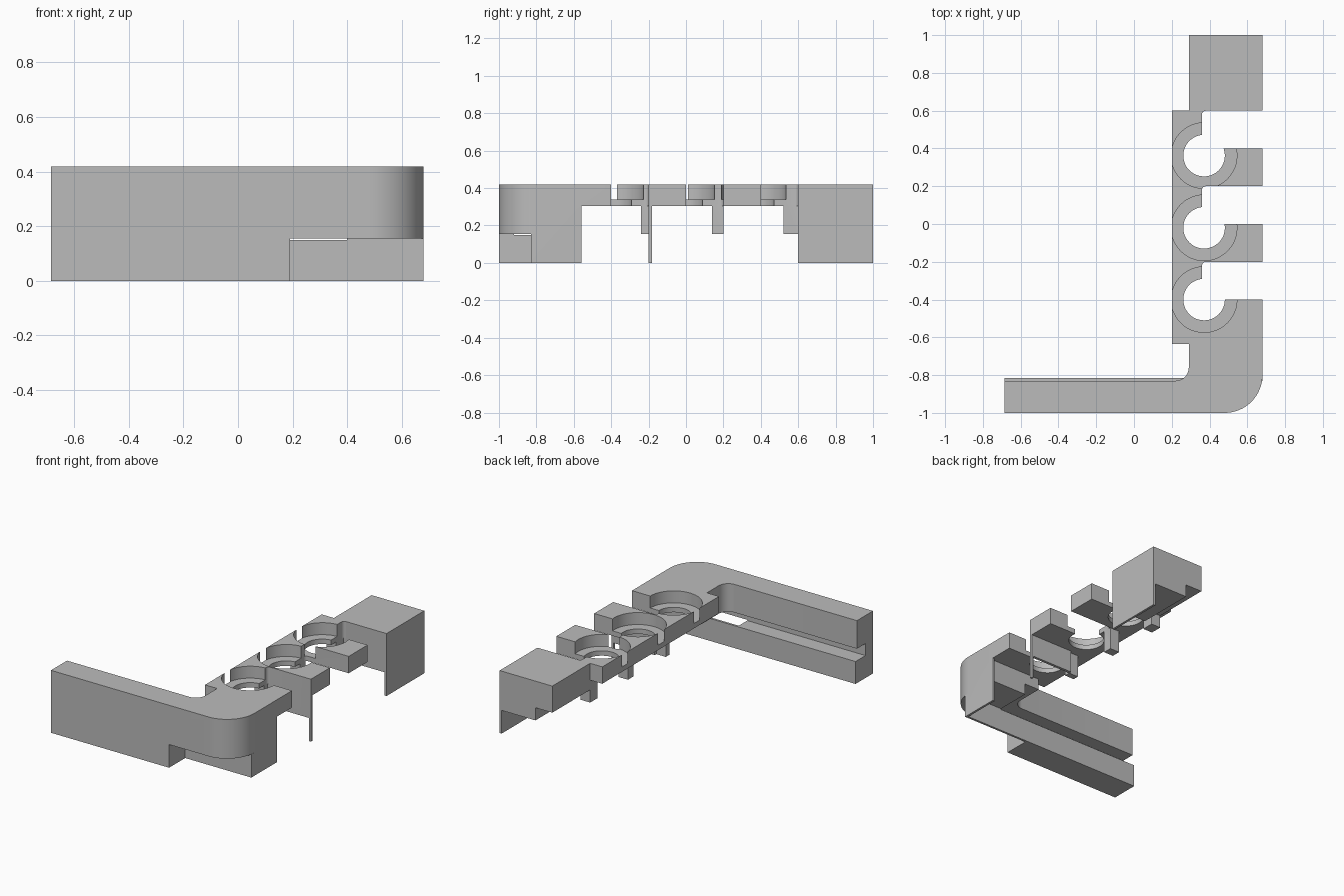
import bpy, bmesh, math

if "Cube" in bpy.data.objects:
    bpy.data.objects.remove(bpy.data.objects["Cube"])

grey = bpy.data.materials.new("plain_grey")
grey.diffuse_color = (0.5, 0.5, 0.5, 1)
grey.use_nodes = True
grey.node_tree.nodes["Principled BSDF"].inputs["Base Color"].default_value = grey.diffuse_color


def prism(name, pts, z0, z1):
    """Extrude a plan outline from z0 to z1."""
    bm = bmesh.new()
    face = bm.faces.new([bm.verts.new((x, y, z0)) for x, y in pts])
    top = bmesh.ops.extrude_face_region(bm, geom=[face])["geom"]
    bmesh.ops.translate(bm, vec=(0, 0, z1 - z0),
                        verts=[v for v in top if isinstance(v, bmesh.types.BMVert)])
    bmesh.ops.recalc_face_normals(bm, faces=bm.faces)
    me = bpy.data.meshes.new(name)
    bm.to_mesh(me)
    bm.free()
    me.materials.append(grey)
    ob = bpy.data.objects.new(name, me)
    bpy.context.collection.objects.link(ob)
    return ob


def box(name, x0, x1, y0, y1, z0, z1):
    return prism(name, [(x0, y0), (x1, y0), (x1, y1), (x0, y1)], z0, z1)


def arc(cx, cy, r, a0, a1, n):
    return [(cx + r * math.cos(math.radians(a0 + (a1 - a0) * i / n)),
             cy + r * math.sin(math.radians(a0 + (a1 - a0) * i / n))) for i in range(n + 1)]


def combine(base, others, op):
    """Boolean each helper into base, then delete the helper."""
    for o in others:
        m = base.modifiers.new("join", "BOOLEAN")
        m.operation, m.solver, m.object = op, "EXACT", o
        bpy.context.view_layer.update()
        me = bpy.data.meshes.new_from_object(
            base.evaluated_get(bpy.context.evaluated_depsgraph_get()))
        base.modifiers.clear()
        base.data = me
        bpy.data.objects.remove(o)


TOP, SLAB, LIP, STEP = 0.418, 0.305, 0.23, 0.155
outer = arc(0.48, -0.8, 0.2, -90, 0, 16)

# upper arm and rounded corner
frame = prism("port_frame", [(-0.685, -1)] + outer + [(0.68, -0.58), (0.29, -0.58)]
              + arc(0.22, -0.76, 0.07, 0, -90, 8) + [(-0.685, -0.83)], LIP, TOP)

# slab that carries the sockets, with slots open to the right
strip = [(0.2, -0.635), (0.29, -0.635), (0.29, -0.58), (0.68, -0.58)]
for y in (-0.4, 0.0, 0.4):
    strip += [(0.68, y), (0.36, y)] + arc(0.38, y + 0.18, 0.02, 180, 90, 4)
    strip.append((0.68 if y < 0.3 else 0.4, y + 0.2))
strip.append((0.2, 0.6))

parts = [
    prism("socket_strip", strip, SLAB, TOP),
    # arm channel: front wall and lower lip
    box("arm_wall", -0.685, 0.19, -1, -0.92, 0, LIP),
    box("arm_lip", -0.685, 0.19, -0.92, -0.815, 0, 0.15),
    # corner underside, recessed plate and side wall
    prism("corner_step", [(0.19, -1)] + outer + [(0.68, -0.58), (0.4, -0.58),
          (0.4, -0.92), (0.19, -0.92)], STEP, LIP),
    box("corner_plate", 0.19, 0.68, -0.83, -0.815, 0, 0.15),
    box("corner_plate_top", 0.4, 0.68, -0.83, -0.815, 0.15, STEP),
    box("corner_side", 0.665, 0.68, -0.815, -0.56, 0, STEP),
    box("corner_side_end", 0.665, 0.68, -0.58, -0.56, STEP, SLAB),
    # end block: stepped underside and thin outer wall
    box("end_top", 0.29, 0.68, 0.6, 1, LIP + 0.01, TOP),
    box("end_step", 0.415, 0.68, 0.6, 1, STEP, LIP + 0.01),
    box("end_side", 0.665, 0.68, 0.6, 1, 0, STEP),
    # divider under the middle tab, with its leg
    box("divider", 0.36, 0.68, -0.2, -0.182, STEP, SLAB),
    box("divider_leg", 0.665, 0.68, -0.2, -0.182, 0, STEP),
]
# posts under the strip
for y0, y1 in ((-0.24, -0.2), (0.14, 0.2), (0.52, 0.6)):
    parts.append(box("post", 0.29, 0.36, y0, y1, STEP, SLAB))
combine(frame, parts, "UNION")

# counterbored sockets
cuts = []
for y in (-0.4, -0.02, 0.362):
    cuts.append(prism("bore", arc(0.371, y, 0.174, 0, 352.5, 47), 0.338, 0.5))
    cuts.append(prism("hole", arc(0.371, y, 0.11, 0, 352.5, 47), 0.1, 0.5))
combine(frame, cuts, "DIFFERENCE")

# merge flat seams
bm = bmesh.new()
bm.from_mesh(frame.data)
bmesh.ops.remove_doubles(bm, verts=bm.verts, dist=1e-5)
bmesh.ops.dissolve_limit(bm, angle_limit=0.01, verts=bm.verts, edges=bm.edges)
bm.to_mesh(frame.data)
bm.free()

bpy.context.view_layer.objects.active = frame
frame.select_set(True)
bpy.ops.object.shade_smooth_by_angle(angle=math.radians(30))
